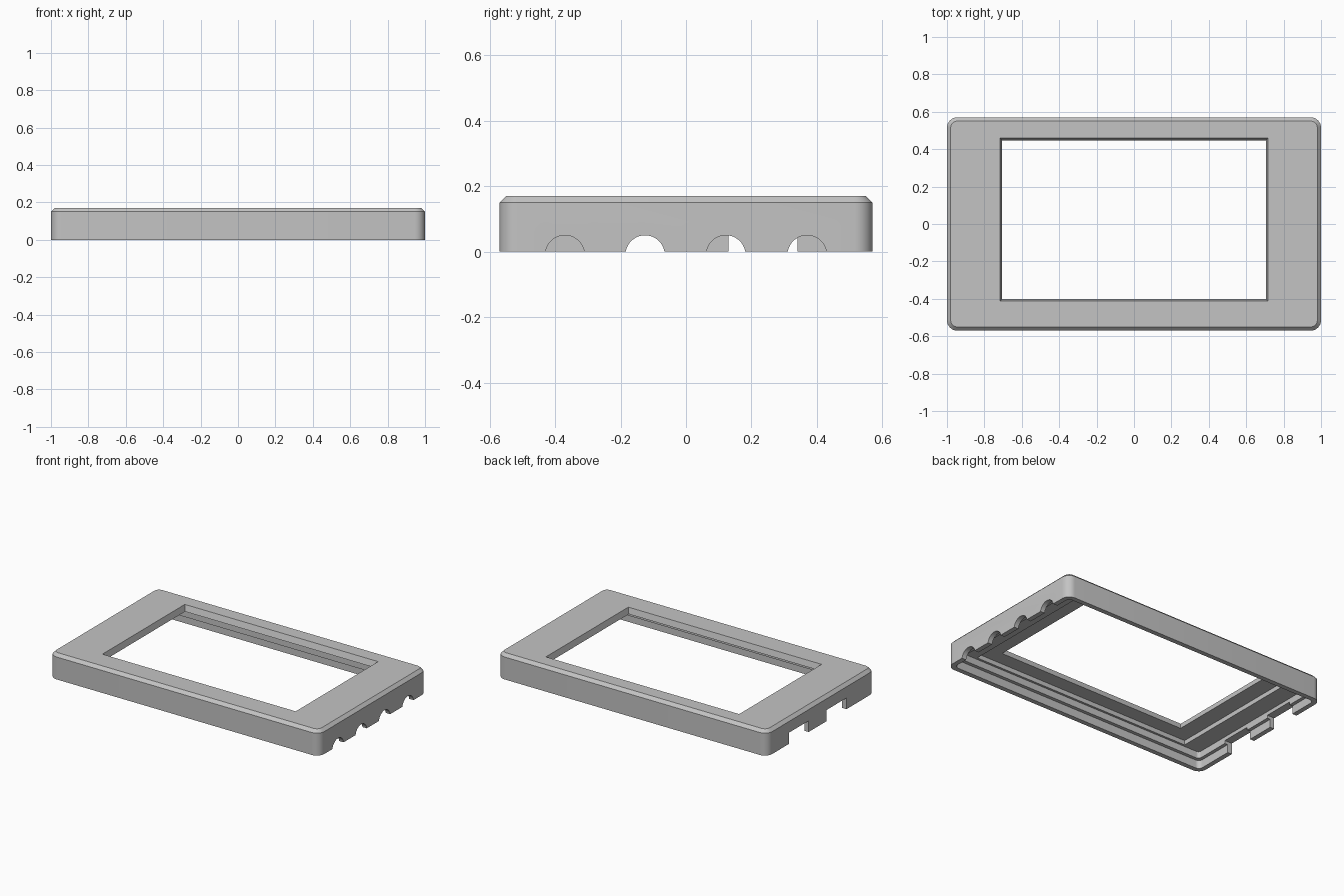
import bpy, bmesh, math
from mathutils import Matrix

if "Cube" in bpy.data.objects:
    bpy.data.objects.remove(bpy.data.objects["Cube"], do_unlink=True)

grey = bpy.data.materials.new("plain_grey")
grey.use_nodes = True
GREY = (0.55, 0.55, 0.55, 1)
grey.diffuse_color = GREY
grey.node_tree.nodes["Principled BSDF"].inputs["Base Color"].default_value = GREY


def make_object(name, bm):
    bmesh.ops.recalc_face_normals(bm, faces=bm.faces)
    mesh = bpy.data.meshes.new(name)
    bm.to_mesh(mesh)
    bm.free()
    mesh.materials.append(grey)
    obj = bpy.data.objects.new(name, mesh)
    bpy.context.collection.objects.link(obj)
    return obj


def rounded_loop(bm, half_x, y0, y1, radius, z, steps=8):
    """Ring of vertices around a rounded rectangle."""
    ring = []
    corners = ((1, y1, -1), (-1, y1, -1), (-1, y0, 1), (1, y0, 1))
    for quarter, (sx, y, sy) in enumerate(corners):
        cx, cy = sx * (half_x - radius), y + sy * radius
        for i in range(steps + 1):
            a = math.pi / 2 * (quarter + i / steps)
            ring.append(bm.verts.new((cx + radius * math.cos(a), cy + radius * math.sin(a), z)))
    return ring


# Frame cross-section, up the outside and back down the inside:
# half width, front y, back y, corner radius, height
sections = [
    (1.0, -0.57, 0.57, 0.055, 0),
    (1.0, -0.57, 0.57, 0.055, 0.15),
    (0.98, -0.55, 0.55, 0.035, 0.17),
    (0.716, -0.412, 0.46, 0, 0.17),       # window
    (0.705, -0.402, 0.447, 0, 0.13),
    (0.82, -0.5, 0.5, 0, 0.13),           # screen recess
    (0.82, -0.5, 0.5, 0, 0.1),
    (0.945, -0.515, 0.515, 0.02, 0.1),    # cavity
    (0.945, -0.515, 0.515, 0.02, 0.055),
    (0.968, -0.538, 0.538, 0.03, 0.055),  # rim lip
    (0.968, -0.538, 0.538, 0.03, 0),
]
bm = bmesh.new()
rings = [rounded_loop(bm, *s) for s in sections]
for k, ring in enumerate(rings):
    above = rings[(k + 1) % len(rings)]
    for i in range(len(ring)):
        j = (i + 1) % len(ring)
        bm.faces.new((ring[i], ring[j], above[j], above[i]))
bmesh.ops.remove_doubles(bm, verts=bm.verts, dist=0.0001)
frame = make_object("bezel_frame", bm)


def cut(name, bm):
    cutter = make_object(name, bm)
    cutter.hide_render = True
    mod = frame.modifiers.new(name, 'BOOLEAN')
    mod.operation = 'DIFFERENCE'
    mod.solver = 'EXACT'
    mod.object = cutter
    bpy.context.view_layer.objects.active = frame
    bpy.ops.object.modifier_apply(modifier=name)
    bpy.data.objects.remove(cutter, do_unlink=True)


def box(bm, x0, x1, y0, y1, z0, z1):
    place = Matrix.Translation(((x0 + x1) / 2, (y0 + y1) / 2, (z0 + z1) / 2))
    scale = Matrix.Diagonal((x1 - x0, y1 - y0, z1 - z0, 1))
    bmesh.ops.create_cube(bm, size=1, matrix=place @ scale)


# Four round cable notches on one end
bm = bmesh.new()
for y in (-0.37, -0.125, 0.122, 0.37):
    place = Matrix.Translation((0.98, y, -0.01)) @ Matrix.Rotation(math.pi / 2, 4, 'Y')
    bmesh.ops.create_cone(bm, cap_ends=True, segments=48, radius1=0.06, radius2=0.06,
                          depth=0.12, matrix=place)
cut("round_notches", bm)

# Two square notches on the other end
bm = bmesh.new()
for y0, y1 in ((-0.27, -0.06), (0.13, 0.34)):
    box(bm, -1.1, -0.92, y0, y1, -0.1, 0.075)
cut("square_notches", bm)

# Small clip slot in the back wall of the recess
bm = bmesh.new()
box(bm, 0.165, 0.235, 0.49, 0.512, 0.09, 0.122)
cut("clip_slot", bm)

# Smooth rounded corners, crisp edges elsewhere
bpy.ops.object.select_all(action='DESELECT')
frame.select_set(True)
bpy.context.view_layer.objects.active = frame
bpy.ops.object.shade_smooth_by_angle(angle=math.radians(25))
